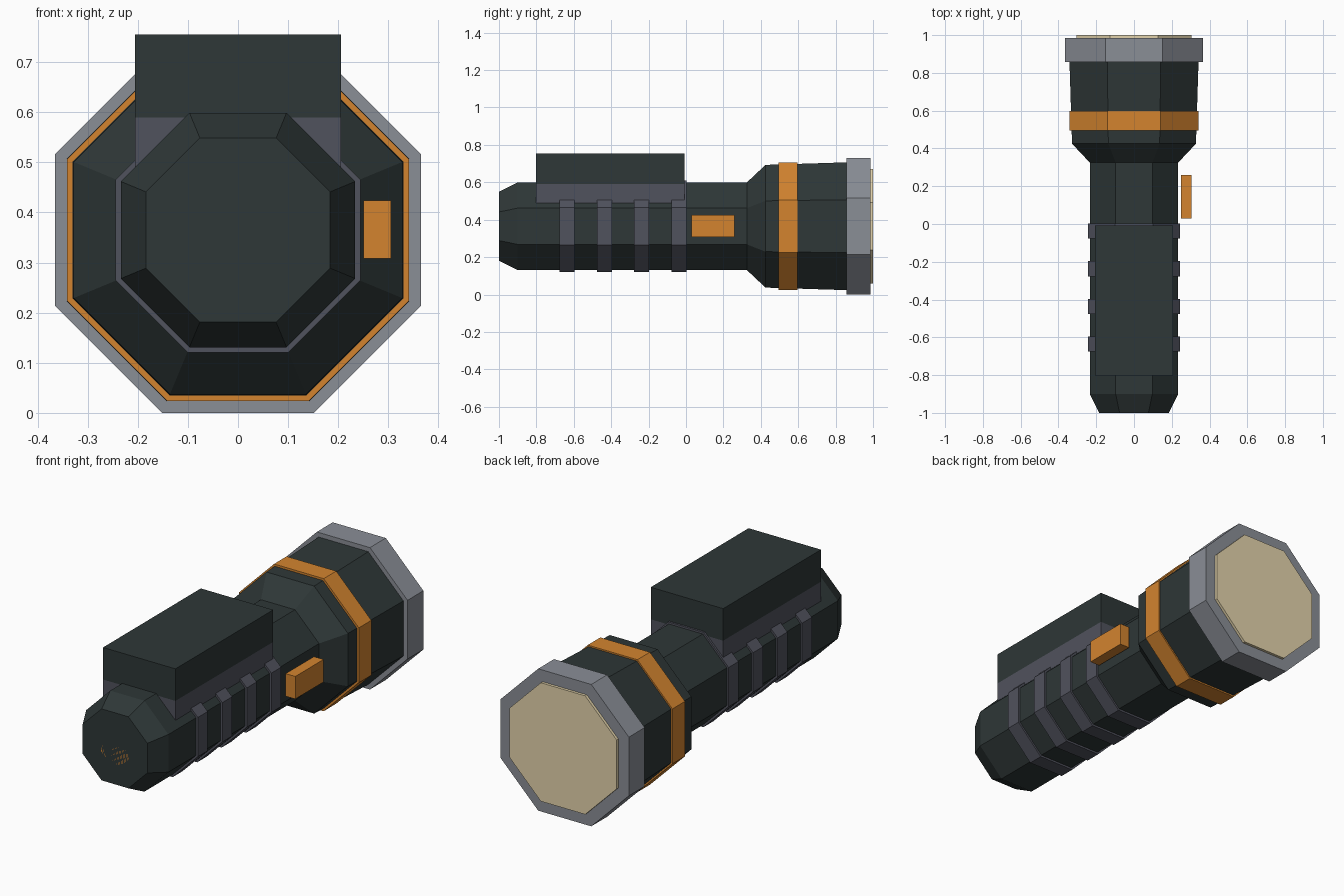
import bpy, bmesh, math

default = bpy.data.objects.get("Cube")
if default:
    bpy.data.objects.remove(default, do_unlink=True)

AXIS_Z = 0.365
SIDES = 8


def linear(c):
    c /= 255
    return c / 12.92 if c <= 0.04045 else ((c + 0.055) / 1.055) ** 2.4


def material(name, *rgb):
    mat = bpy.data.materials.new(name)
    color = [linear(c) for c in rgb] + [1]
    mat.use_nodes = True
    mat.diffuse_color = color
    for node in mat.node_tree.nodes:
        if node.type == 'BSDF_PRINCIPLED':
            node.inputs["Base Color"].default_value = color
    return mat


BODY = material("dark green black", 46, 55, 55)
GRIP = material("dark grey", 80, 82, 93)
METAL = material("light grey", 138, 142, 150)
ORANGE = material("orange", 211, 132, 47)
LENS = material("warm cream", 228, 212, 172)


def finish(name, bm, mat):
    bmesh.ops.recalc_face_normals(bm, faces=bm.faces)
    mesh = bpy.data.meshes.new(name)
    bm.to_mesh(mesh)
    bm.free()
    mesh.materials.append(mat)
    obj = bpy.data.objects.new(name, mesh)
    bpy.context.collection.objects.link(obj)
    return obj


def octagon_tube(name, mat, profile):
    """Closed eight-sided solid along y from (y, half width across flats) pairs."""
    bm = bmesh.new()
    rings = []
    for y, half in profile:
        r = half / math.cos(math.pi / SIDES)
        ring = []
        for i in range(SIDES):
            a = (i + 0.5) * math.tau / SIDES
            ring.append(bm.verts.new((r * math.cos(a), y, AXIS_Z + r * math.sin(a))))
        rings.append(ring)
    for a, b in zip(rings, rings[1:]):
        for i in range(SIDES):
            j = (i + 1) % SIDES
            bm.faces.new((a[i], a[j], b[j], b[i]))
    bm.faces.new(rings[0])
    bm.faces.new(rings[-1])
    return finish(name, bm, mat)


def box(name, mat, low, high):
    bm = bmesh.new()
    bmesh.ops.create_cube(bm, size=1)
    for v in bm.verts:
        v.co = [lo + (c + 0.5) * (hi - lo) for c, lo, hi in zip(v.co, low, high)]
    return finish(name, bm, mat)


# Handle with tapered tail, flaring into the head
octagon_tube("body", BODY, [(-1, 0.184), (-0.9, 0.234), (0.325, 0.234),
                            (0.425, 0.328), (0.87, 0.342)])
octagon_tube("tail_button", ORANGE, [(-1, 0.08), (-0.95, 0.08)])

# Grip bands
for i in range(4):
    y = -0.675 + i * 0.199
    octagon_tube(f"grip_band_{i + 1}", GRIP, [(y, 0.244), (y + 0.08, 0.244)])

# Head: accent ring, bezel and lens
octagon_tube("accent_ring", ORANGE, [(0.495, 0.341), (0.597, 0.341)])
octagon_tube("bezel", METAL, [(0.857, 0.365), (0.986, 0.365)])
octagon_tube("lens", LENS, [(0.95, 0.305), (1, 0.305)])

# Block on top of the handle and its base
box("mount_base", GRIP, (-0.206, -0.803, 0.4), (0.206, -0.008, 0.59))
box("mount_block", BODY, (-0.206, -0.803, 0.59), (0.206, -0.008, 0.755))

# Side switch
box("switch", ORANGE, (0.25, 0.03, 0.308), (0.305, 0.26, 0.424))
